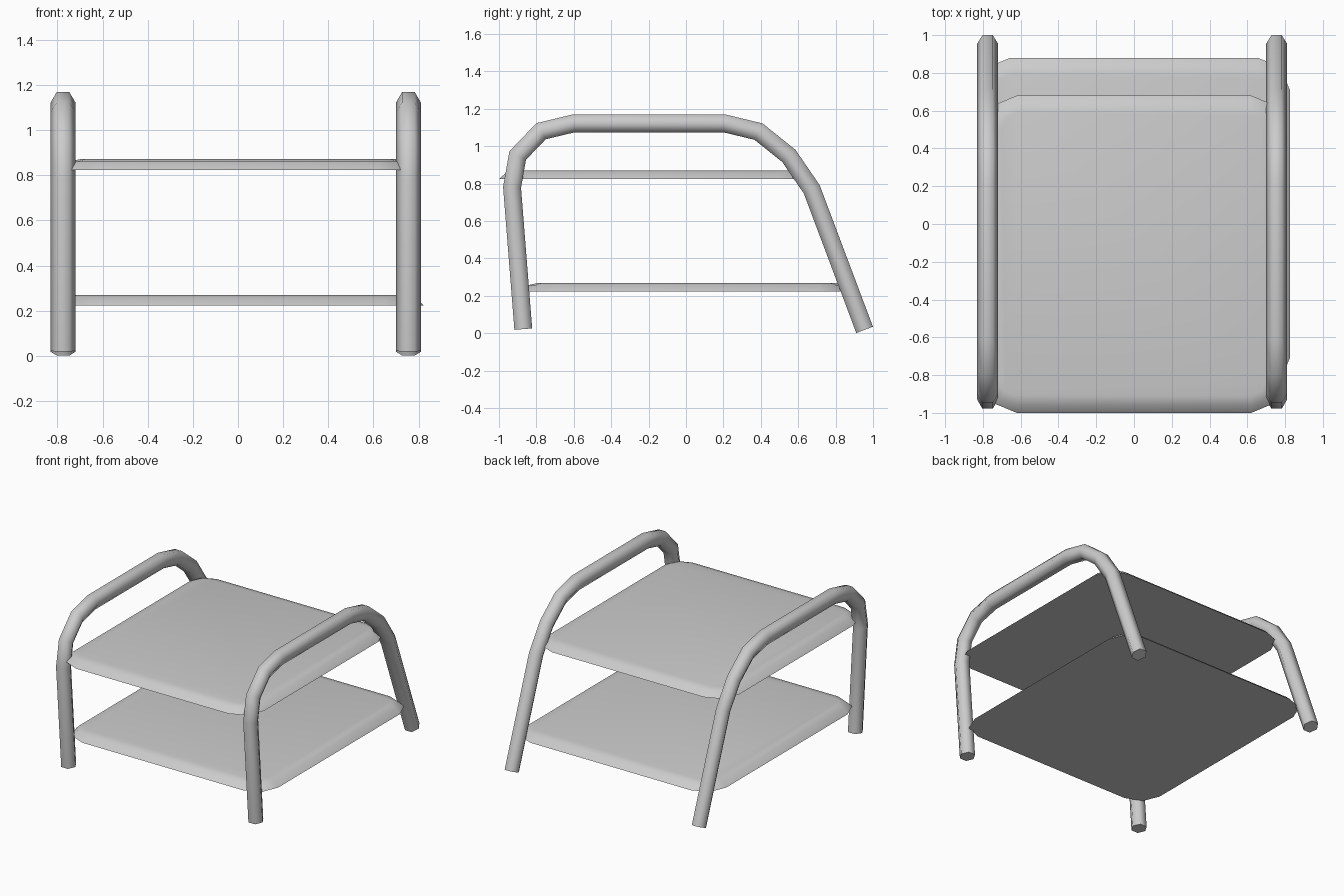
import bpy, bmesh, math
from mathutils import Vector

if "Cube" in bpy.data.objects:
    bpy.data.objects.remove(bpy.data.objects["Cube"])

# Side-view centreline (y, z) shared by both tube frames
PATH = [(-0.87, 0.022), (-0.93, 0.78), (-0.90, 0.95), (-0.775, 1.08), (-0.60, 1.122),
        (0.205, 1.122), (0.388, 1.078), (0.55, 0.948), (0.672, 0.77), (0.955, 0.018)]
SIDES = 6


def finish(name, bm, angle):
    bmesh.ops.recalc_face_normals(bm, faces=bm.faces)
    me = bpy.data.meshes.new(name)
    bm.to_mesh(me)
    bm.free()
    ob = bpy.data.objects.new(name, me)
    bpy.context.collection.objects.link(ob)
    bpy.ops.object.select_all(action='DESELECT')
    ob.select_set(True)
    bpy.context.view_layer.objects.active = ob
    bpy.ops.object.shade_smooth_by_angle(angle=math.radians(angle))
    return ob


def bridge(bm, rings):
    # Quads between successive rings, closed at both ends
    for a, b in zip(rings, rings[1:]):
        n = len(a)
        for i in range(n):
            j = (i + 1) % n
            bm.faces.new((a[i], a[j], b[j], b[i]))
    bm.faces.new(rings[0])
    bm.faces.new(rings[-1])


def tube_frame(name, x, r=0.055):
    bm = bmesh.new()
    pts = [Vector(p) for p in PATH]
    rings = []
    for i, p in enumerate(pts):
        d_in = (p - pts[i - 1]).normalized() if i else (pts[1] - p).normalized()
        d_out = (pts[i + 1] - p).normalized() if i < len(pts) - 1 else d_in
        t = (d_in + d_out).normalized()
        side = Vector((-t.y, t.x)) / t.dot(d_in)      # mitred joint
        ring = []
        for k in range(SIDES):
            a = math.tau * k / SIDES
            q = p + side * (r * math.sin(a))
            ring.append(bm.verts.new((x + r * math.cos(a), q.x, q.y)))
        rings.append(ring)
    bridge(bm, rings)
    return finish(name, bm, 65)


def shelf(name, half_x, y0, y1, z, radius=0.17):
    bm = bmesh.new()
    cy, half_y = (y0 + y1) / 2, (y1 - y0) / 2
    rings = []
    for inset, dz in ((0, 0), (0.04, 0.036), (0.09, 0.047)):
        ring = []
        r = radius - inset
        for c, (sx, sy) in enumerate(((1, 1), (-1, 1), (-1, -1), (1, -1))):
            for k in range(3):
                a = math.pi / 2 * (c + k / 2)
                ring.append(bm.verts.new((sx * (half_x - radius) + r * math.cos(a),
                                          cy + sy * (half_y - radius) + r * math.sin(a),
                                          z + dz)))
        rings.append(ring)
    bridge(bm, rings)
    return finish(name, bm, 65)


# Bent tube side frames
tube_frame("left_frame", -0.775)
tube_frame("right_frame", 0.755)

# Domed seat and lower shelf
shelf("seat", 0.79, -1.0, 0.68, 0.824)
shelf("lower_shelf", 0.825, -0.88, 0.88, 0.222)
